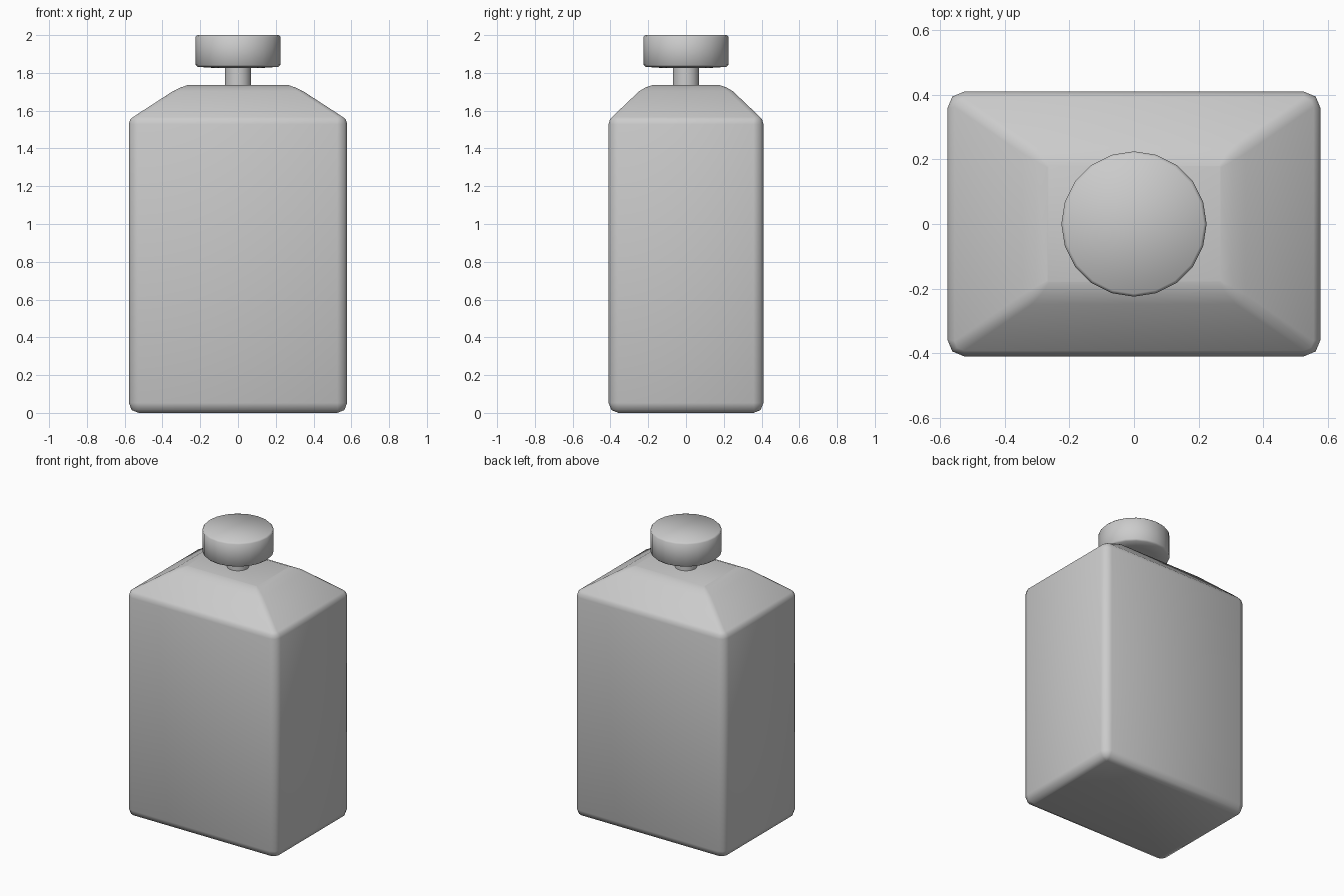
import bpy, bmesh, math

if "Cube" in bpy.data.objects:
    bpy.data.objects.remove(bpy.data.objects["Cube"])


def finish(name, bm, angle=None):
    bmesh.ops.recalc_face_normals(bm, faces=bm.faces)
    me = bpy.data.meshes.new(name)
    bm.to_mesh(me)
    bm.free()
    ob = bpy.data.objects.new(name, me)
    bpy.context.collection.objects.link(ob)
    bpy.ops.object.select_all(action='DESELECT')
    ob.select_set(True)
    bpy.context.view_layer.objects.active = ob
    if angle is None:
        bpy.ops.object.shade_smooth()
    else:
        bpy.ops.object.shade_smooth_by_angle(angle=math.radians(angle))
    return ob


def loft(name, rings, angle=None):
    bm = bmesh.new()
    loops = [[bm.verts.new(p) for p in ring] for ring in rings]
    n = len(loops[0])
    for a, b in zip(loops, loops[1:]):
        for i in range(n):
            j = (i + 1) % n
            bm.faces.new((a[i], a[j], b[j], b[i]))
    bm.faces.new(loops[0][::-1])
    bm.faces.new(loops[-1])
    return finish(name, bm, angle)


def rounded_rect(hx, hy, z, r):
    pts = []
    for k, (sx, sy) in enumerate(((1, 1), (-1, 1), (-1, -1), (1, -1))):
        for s in range(3):
            t = math.radians(90 * k + 45 * s)
            pts.append((sx * (hx - r) + r * math.cos(t),
                        sy * (hy - r) + r * math.sin(t), z))
    return pts


def circle(r, z, n=20):
    return [(r * math.cos(math.tau * i / n), r * math.sin(math.tau * i / n), z)
            for i in range(n)]


# Bottle body with chamfered base and sloping shoulders: half x, half y, z, corner radius
body = [(0.525, 0.357, 0.0, 0.004), (0.563, 0.395, 0.015, 0.035),
        (0.578, 0.41, 0.053, 0.053), (0.578, 0.41, 1.528, 0.053),
        (0.571, 0.403, 1.553, 0.045), (0.556, 0.392, 1.566, 0.03),
        (0.345, 0.248, 1.703, 0.03), (0.305, 0.215, 1.722, 0.02),
        (0.268, 0.18, 1.735, 0.005)]
loft("bottle_body", [rounded_rect(*p) for p in body])

# Neck
loft("neck", [circle(0.07, 1.70), circle(0.07, 1.85)], 40)

# Round cap with softened rims and slightly lowered underside
cap = [(0.14, 1.827), (0.215, 1.832), (0.225, 1.842), (0.225, 1.99), (0.216, 2.0)]
loft("cap", [circle(*p) for p in cap], 50)
